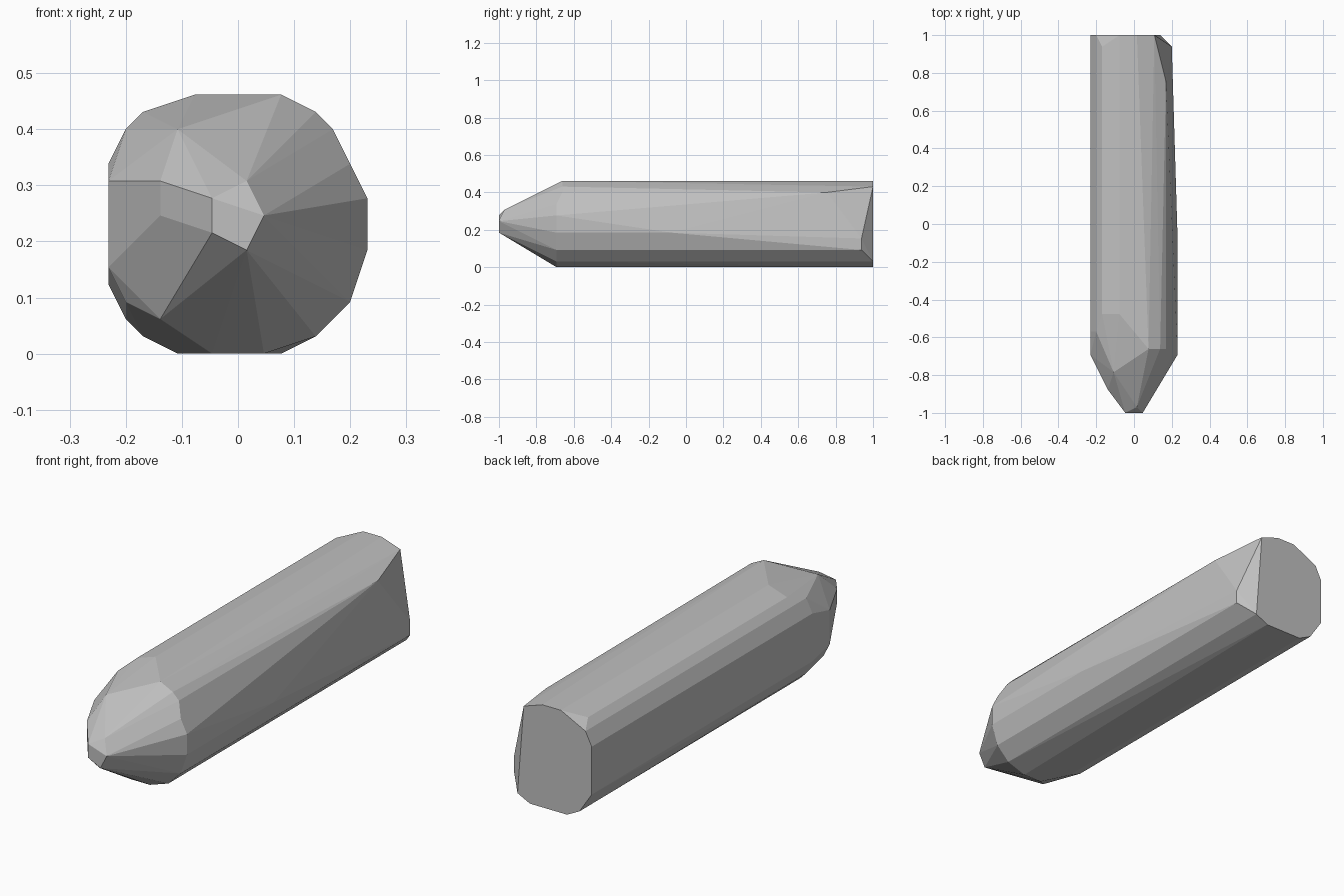
import bpy
import bmesh
from math import radians

# The body is a convex faceted form on a coarse grid of equal steps
STEP = 2 / 65
HALF_WIDTH = 7.5

# Cross-section corners (x, z) at each grid step along the length
nose_sections = {
    0: [(6, 9), (6, 7), (8, 6), (9, 8)],
    1: [(8, 10)],
    2: [(10, 8), (10, 7)],
    4: [(3, 10), (3, 8), (4, 6), (6, 4)],
    7: [(4, 13), (3, 2)],
}
shoulder_sections = {
    10: [(0, 10), (0, 5), (1, 3), (6, 0), (9, 0), (12, 1),
         (14, 3), (15, 6), (15, 9), (14, 11)],
    11: [(10, 15), (13, 13), (12, 14)],
    14: [(0, 4), (1, 2), (2, 1), (4, 0), (1, 13), (0, 11)],
    17: [(6, 15), (5, 15), (2, 14)],
    30: [(15, 6)],
}
back_sections = {
    57: [(13, 13)],
    61: [(13, 10)],
    63: [(14, 3), (14, 5), (2, 14)],
    65: [(11, 14), (8, 15), (5, 15), (1, 13), (0, 11),
         (0, 4), (2, 1), (4, 0), (10, 0), (12, 1)],
}


def make_material(name, colour):
    material = bpy.data.materials.new(name)
    material.use_nodes = True
    material.diffuse_color = colour
    shader = material.node_tree.nodes["Principled BSDF"]
    shader.inputs["Base Color"].default_value = colour
    return material


def add_sections(bm, sections):
    for along, corners in sections.items():
        for across, height in corners:
            bm.verts.new(((across - HALF_WIDTH) * STEP,
                          along * STEP - 1,
                          height * STEP))


def make_hull(name, section_groups, material):
    """Wrap the cross-sections in a flat-faced convex skin."""
    bm = bmesh.new()
    for sections in section_groups:
        add_sections(bm, sections)
    bmesh.ops.convex_hull(bm, input=bm.verts[:], use_existing_faces=False)
    loose = [v for v in bm.verts if not v.link_faces]
    bmesh.ops.delete(bm, geom=loose, context='VERTS')
    # Merge coplanar triangles into clean facets
    bmesh.ops.dissolve_limit(bm, angle_limit=radians(0.5),
                             verts=bm.verts[:], edges=bm.edges[:])
    bmesh.ops.recalc_face_normals(bm, faces=bm.faces[:])
    mesh = bpy.data.meshes.new(name)
    bm.to_mesh(mesh)
    bm.free()
    mesh.materials.append(material)
    body = bpy.data.objects.new(name, mesh)
    bpy.context.collection.objects.link(body)
    return body


default_cube = bpy.data.objects.get("Cube")
if default_cube:
    bpy.data.objects.remove(default_cube, do_unlink=True)

grey = make_material("plain grey", (0.53, 0.53, 0.53, 1))
make_hull("pointed_body", (nose_sections, shoulder_sections, back_sections), grey)
